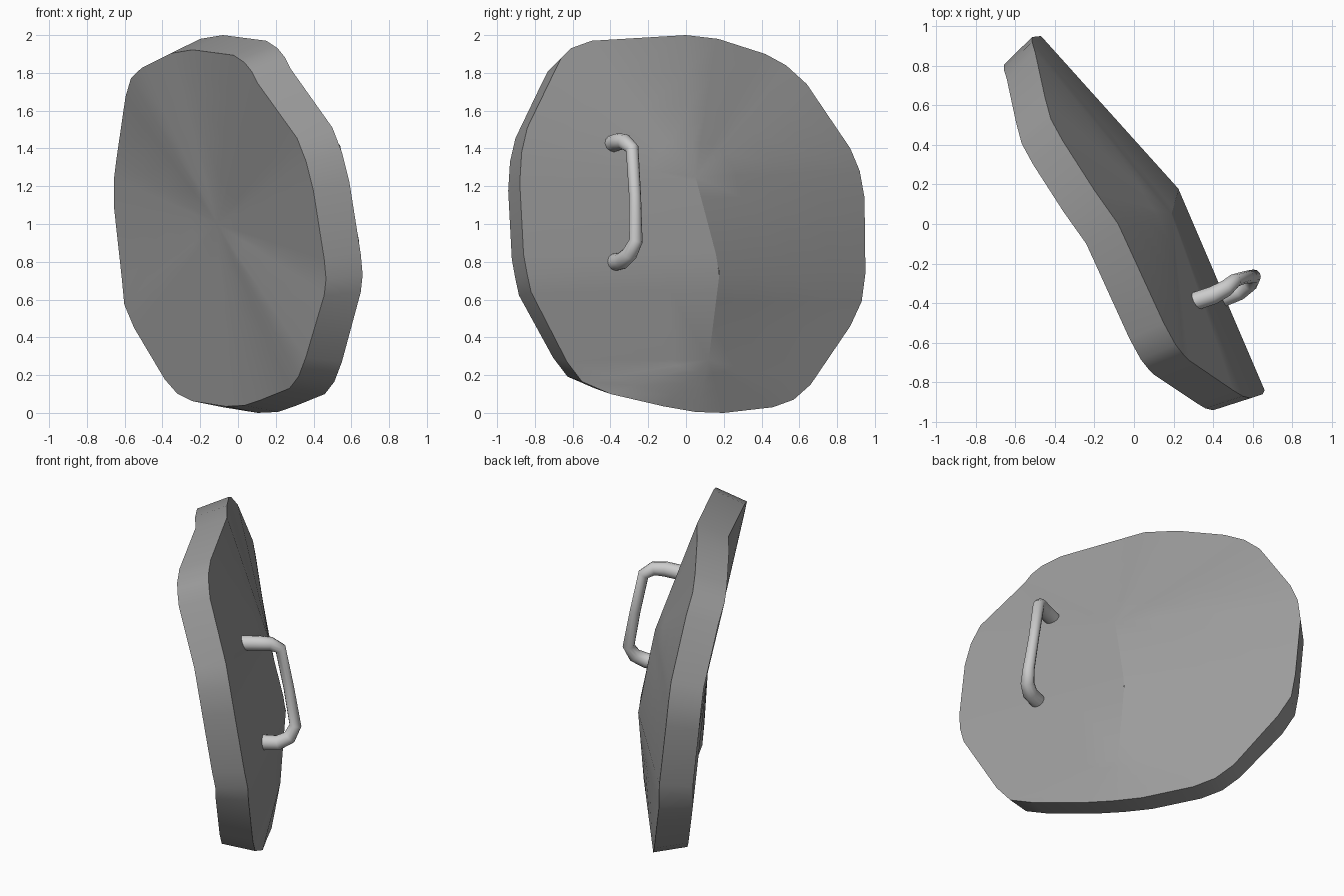
import bpy, bmesh
from mathutils import Vector

if "Cube" in bpy.data.objects:
    bpy.data.objects.remove(bpy.data.objects["Cube"])

# Domed plate: rim of the bulging back face
rim = [Vector(p) for p in [
    (-.08, 0, 2.0), (-.20, .17, 1.98), (-.36, .42, 1.90), (-.42, .53, 1.84),
    (-.45, .64, 1.74), (-.50, .87, 1.40), (-.515, .92, 1.28), (-.515, .945, 1.14),
    (-.47, .95, .74), (-.455, .93, .59), (-.40, .87, .46), (-.23, .66, .15),
    (-.16, .57, .07), (-.08, .46, .03), (.105, .20, 0), (.21, .05, .005),
    (.30, -.12, .035), (.46, -.40, .10), (.51, -.55, .165), (.55, -.63, .27),
    (.65, -.82, .64), (.66, -.84, .73), (.65, -.86, .84), (.59, -.88, 1.22),
    (.55, -.87, 1.38), (.50, -.84, 1.51), (.28, -.69, 1.82), (.25, -.66, 1.88),
    (.21, -.61, 1.93), (.15, -.50, 1.97)]]
ridge = [Vector(p) for p in [(.225, .12, .28), (.225, .18, .76), (.19, .05, 1.25)]]
centre = Vector((.07, .04, 1.0))
normal = Vector((1, .605, .2)).normalized()
THICK, SPREAD = .205, .22


def ridge_point(p):
    for a, b in zip(ridge, ridge[1:]):
        if p.z < b.z:
            return a.lerp(b, max(0, (p.z - a.z) / (b.z - a.z)))
    return ridge[-1].copy()


def front_point(p):
    d = p - centre
    out = (normal + SPREAD * (d - normal * d.dot(normal))).normalized()
    if p.z < .3:
        out.z -= .12
    return p - out * THICK


bm = bmesh.new()


def cap(outer, hubs):
    steps = (0, .25, .5, .75, 1)
    rings = [[bm.verts.new(h.lerp(p, t)) for p, h in zip(outer, hubs)] for t in steps]
    n = len(outer)
    for i in range(n):
        j = (i + 1) % n
        for a, b in zip(rings, rings[1:]):
            bm.faces.new((a[i], b[i], b[j], a[j]))
    # close the ridge or hub at the middle
    bmesh.ops.remove_doubles(bm, verts=rings[0], dist=.0005)
    return rings[-1]


back = cap(rim, [ridge_point(p) for p in rim])
front = cap([front_point(p) for p in rim], [Vector((-.11, -.07, 1.0))] * len(rim))
for i in range(len(rim)):
    j = (i + 1) % len(rim)
    bm.faces.new((back[i], front[i], front[j], back[j]))
bmesh.ops.recalc_face_normals(bm, faces=bm.faces)
mesh = bpy.data.meshes.new("curved_plate")
bm.to_mesh(mesh)
bm.free()
plate = bpy.data.objects.new("curved_plate", mesh)
bpy.context.collection.objects.link(plate)
dark = bpy.data.materials.new("dark_grey")
dark.diffuse_color = (.33, .33, .33, 1)
dark.use_nodes = True
dark.node_tree.nodes["Principled BSDF"].inputs["Base Color"].default_value = dark.diffuse_color
mesh.materials.append(dark)

# Bent tube handle on the bulging side: x, y, z, radius
path = [(.28, -.40, 1.42, .046), (.40, -.36, 1.435, .046), (.465, -.325, 1.435, .042),
        (.51, -.285, 1.40, .035), (.56, -.27, 1.15, .032), (.605, -.265, .91, .036),
        (.585, -.30, .84, .042), (.53, -.34, .805, .046), (.40, -.39, .795, .048)]
curve = bpy.data.curves.new("handle", 'CURVE')
curve.dimensions = '3D'
curve.bevel_depth = 1
curve.bevel_resolution = 4
curve.use_fill_caps = True
spline = curve.splines.new('POLY')
spline.points.add(len(path) - 1)
for pt, (x, y, z, r) in zip(spline.points, path):
    pt.co = (x, y, z, 1)
    pt.radius = r
handle = bpy.data.objects.new("handle", curve)
bpy.context.collection.objects.link(handle)
bpy.context.view_layer.objects.active = handle
handle.select_set(True)
bpy.ops.object.convert(target='MESH')

# Smooth faces with a crisp rim
plate.select_set(True)
bpy.context.view_layer.objects.active = plate
bpy.ops.object.shade_smooth_by_angle(angle=0.85)
